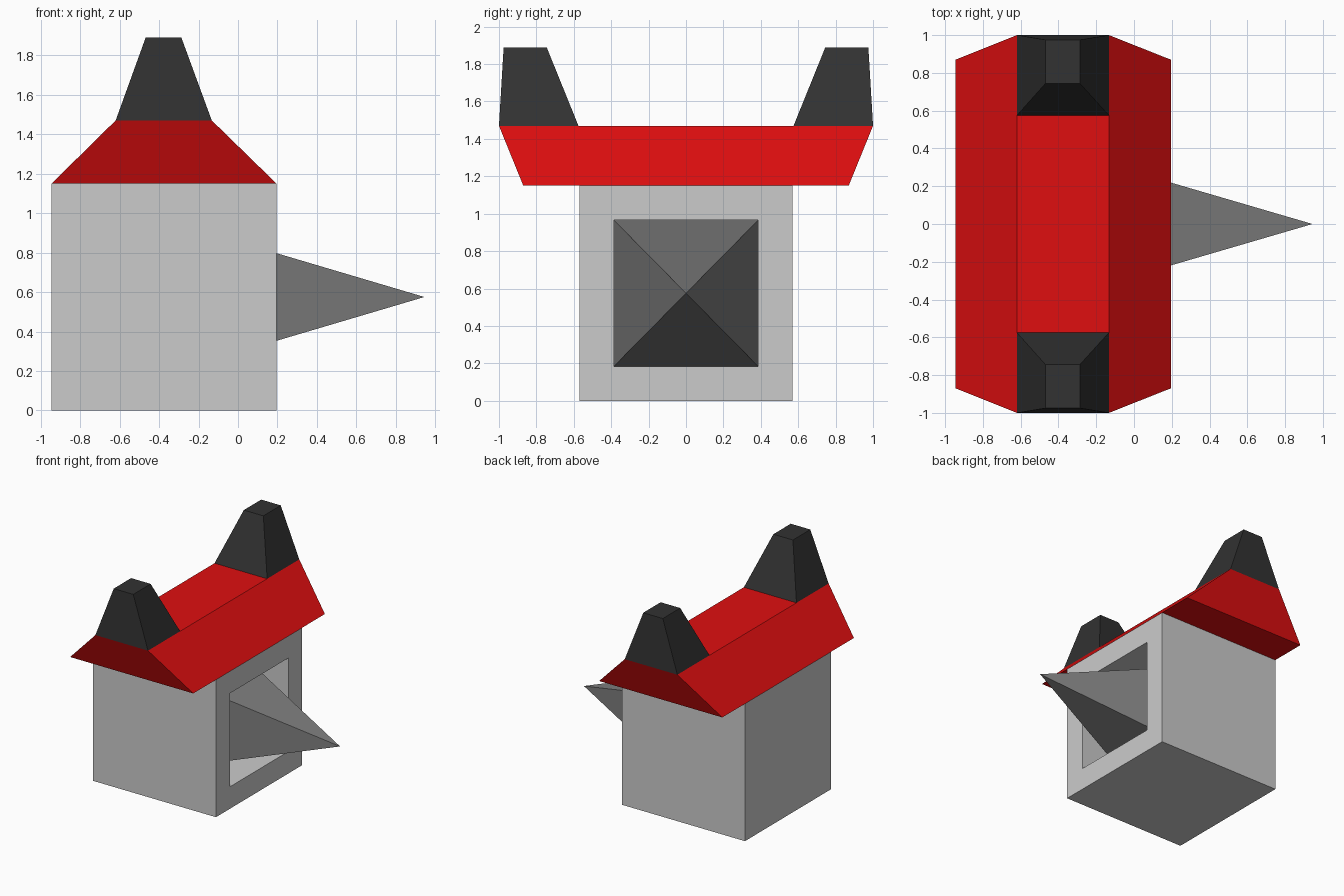
import bpy, bmesh
from mathutils import Vector

if "Cube" in bpy.data.objects:
    bpy.data.objects.remove(bpy.data.objects["Cube"], do_unlink=True)


def material(name, colour):
    mat = bpy.data.materials.new(name)
    mat.use_nodes = True
    mat.diffuse_color = (*colour, 1)
    mat.node_tree.nodes["Principled BSDF"].inputs["Base Color"].default_value = (*colour, 1)
    return mat


wall_grey = material("wall grey", (0.6, 0.6, 0.6))
spike_grey = material("spike grey", (0.212, 0.212, 0.212))
roof_red = material("roof red", (0.74, 0.0045, 0.005))
chimney_black = material("chimney black", (0.032, 0.032, 0.032))


def finish(bm, name, *mats):
    bmesh.ops.recalc_face_normals(bm, faces=bm.faces)
    mesh = bpy.data.meshes.new(name)
    bm.to_mesh(mesh)
    bm.free()
    for mat in mats:
        mesh.materials.append(mat)
    obj = bpy.data.objects.new(name, mesh)
    bpy.context.collection.objects.link(obj)
    return obj


def frustum(low, high, z0, z1):
    """Closed block between two rectangles given as (x0, x1, y0, y1)."""
    bm = bmesh.new()
    rings = []
    for (x0, x1, y0, y1), z in ((low, z0), (high, z1)):
        corners = ((x0, y0), (x1, y0), (x1, y1), (x0, y1))
        rings.append([bm.verts.new((x, y, z)) for x, y in corners])
    bottom, top = rings
    bm.faces.new(bottom[::-1])
    bm.faces.new(top)
    for i in range(4):
        j = (i + 1) % 4
        bm.faces.new((bottom[i], bottom[j], top[j], top[i]))
    return bm


def face_towards(bm, direction):
    bm.normal_update()
    return max(bm.faces, key=lambda f: f.normal.dot(Vector(direction)))


LEFT, RIGHT, EAVES, RIDGE = -0.945, 0.195, 1.15, 1.47

# House body, with a deep square recess holding a long pointed spike
footprint = (LEFT, RIGHT, -0.57, 0.57)
bm = frustum(footprint, footprint, 0, EAVES)
opening = face_towards(bm, (1, 0, 0))
bmesh.ops.inset_region(bm, faces=[opening], thickness=0.184, use_even_offset=True)
floor = bmesh.ops.extrude_face_region(bm, geom=[opening])
floor_face = next(g for g in floor["geom"] if isinstance(g, bmesh.types.BMFace))
bmesh.ops.translate(bm, verts=floor_face.verts, vec=(-0.57, 0, 0))
if opening.is_valid:
    bmesh.ops.delete(bm, geom=[opening], context="FACES_ONLY")
spike = bmesh.ops.poke(bm, faces=[floor_face])
spike["verts"][0].co = (0.945, 0, 0.575)
for face in spike["faces"]:
    face.material_index = 1
bmesh.ops.delete(bm, geom=[face_towards(bm, (0, 0, 1))], context="FACES_ONLY")
finish(bm, "house_body", wall_grey, spike_grey)

# Roof with ends that lean outwards
ridge = (-0.62, -0.133)
roof = frustum((LEFT, RIGHT, -0.87, 0.87), (*ridge, -1, 1), EAVES, RIDGE)
finish(roof, "roof", roof_red)

# Tapered chimneys at both ends of the ridge
for name, side in (("front_chimney", -1), ("back_chimney", 1)):
    base = sorted((side * 0.575, side * 1.0))
    top = sorted((side * 0.745, side * 0.975))
    bm = frustum((*ridge, *base), (-0.468, -0.287, *top), RIDGE, 1.89)
    bmesh.ops.delete(bm, geom=[face_towards(bm, (0, 0, -1))], context="FACES_ONLY")
    finish(bm, name, chimney_black)
